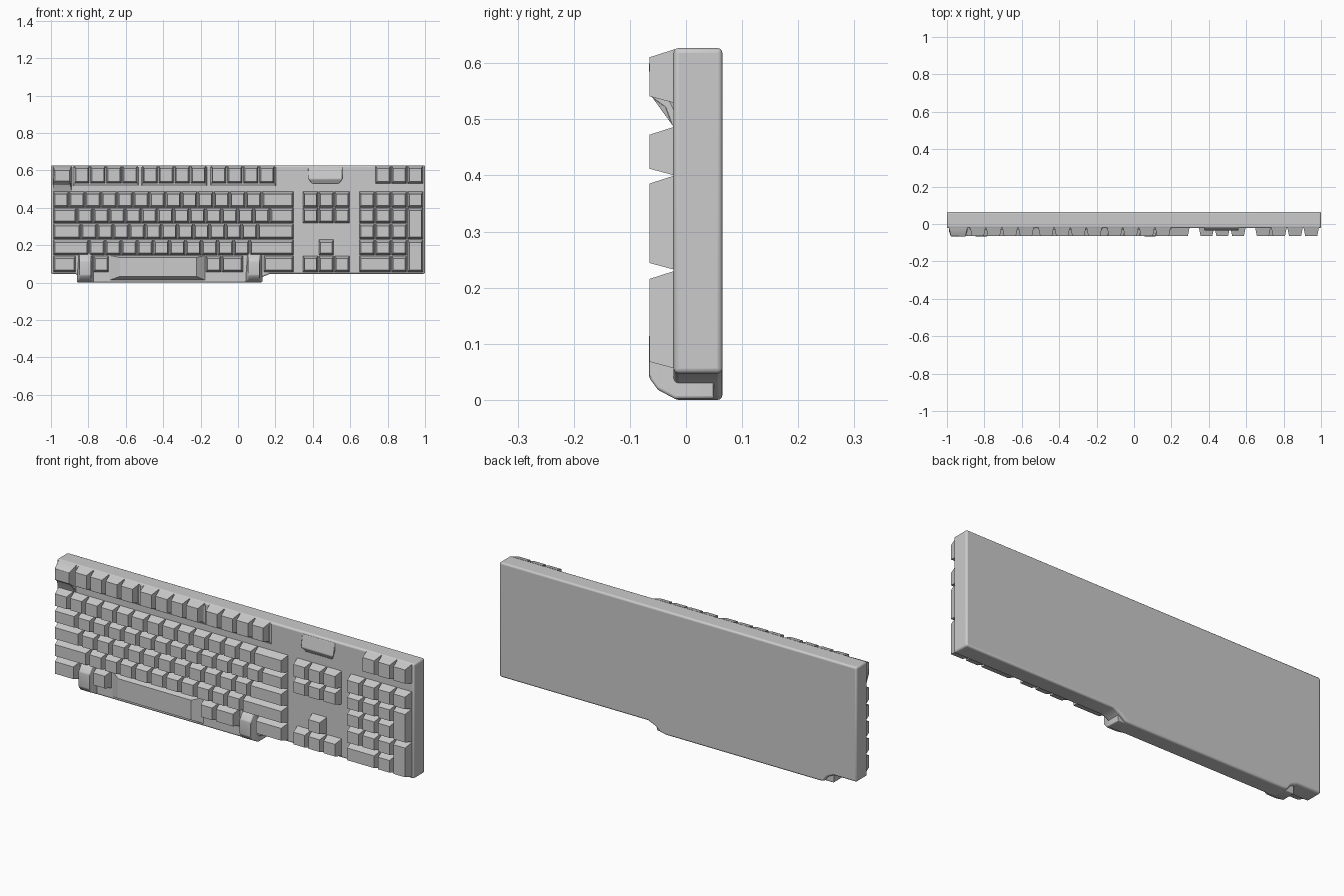
import bpy, bmesh

if "Cube" in bpy.data.objects:
    bpy.data.objects.remove(bpy.data.objects["Cube"])

FACE, TOP = -0.022, -0.065      # front face of the case, key top plane
U = 0.0859                      # one key unit
X0 = -0.99                      # left edge of the main block
ROWS = {1: (0.529, 0.625), 2: (0.4, 0.487), 3: (0.318, 0.4), 4: (0.232, 0.316),
        5: (0.146, 0.23), 6: (0.056, 0.144)}


def finish(name, bm, bevel=0, segments=2, smooth=None):
    bmesh.ops.recalc_face_normals(bm, faces=bm.faces)
    me = bpy.data.meshes.new(name)
    bm.to_mesh(me)
    bm.free()
    ob = bpy.data.objects.new(name, me)
    bpy.context.collection.objects.link(ob)
    if bevel:
        m = ob.modifiers.new("bevel", "BEVEL")
        m.width, m.segments, m.limit_method = bevel, segments, "ANGLE"
    if smooth:
        bpy.ops.object.select_all(action="DESELECT")
        ob.select_set(True)
        bpy.context.view_layer.objects.active = ob
        bpy.ops.object.shade_smooth_by_angle(angle=smooth)
    return ob


def loft(bm, a, b):
    """Closed solid between two matching outlines."""
    va, vb = [bm.verts.new(p) for p in a], [bm.verts.new(p) for p in b]
    n = len(a)
    bm.faces.new(va)
    bm.faces.new(vb)
    for i in range(n):
        bm.faces.new((va[i], va[(i + 1) % n], vb[(i + 1) % n], vb[i]))


def rect(x0, x1, z0, z1, y):
    return [(x0, y, z0), (x1, y, z0), (x1, y, z1), (x0, y, z1)]


def key(bm, x0, x1, z0, z1, tx=0.011, tz=0.012):
    g = 0.002
    loft(bm, rect(x0 + g, x1 - g, z0, z1, FACE + 0.002),
         rect(x0 + tx, x1 - tx, z0 + tz, z1 - tz * 1.2, TOP))


def key_row(bm, x, row, widths, unit=U):
    for w in widths:
        if w > 0:
            key(bm, x, x + w * unit, *ROWS[row])
        x += abs(w) * unit      # negative widths are gaps


# Case: flat slab with a lip under the space bar
outline = [(-1, 0.047), (-0.87, 0.047), (-0.835, 0.03), (-0.815, 0.002), (-0.79, 0),
           (0.07, 0), (0.1, 0.006), (0.13, 0.03), (0.17, 0.047), (1, 0.047),
           (1, 0.627), (-1, 0.627)]
bm = bmesh.new()
loft(bm, [(x, FACE, z) for x, z in outline], [(x, 0.065, z) for x, z in outline])
finish("case", bm, 0.009, 3, 0.6)

# Main letter block
bm = bmesh.new()
key_row(bm, X0, 2, [1] * 13 + [2])
key_row(bm, X0, 3, [1.5] + [1] * 12 + [1.5])
key_row(bm, X0, 4, [1.75] + [1] * 11 + [2.25])
key_row(bm, X0, 5, [2.25] + [1] * 10 + [2.75])
key_row(bm, X0, 6, [1.45, -1.05, 1, -6.0, 1, 1.35, -1.25, 1.9])
finish("main_keys", bm)

# Space bar with strongly sloped ends, reaching down over the lip
bm = bmesh.new()
loft(bm, rect(-0.69, -0.175, 0.012, 0.146, FACE + 0.002),
     rect(-0.63, -0.222, 0.034, 0.134, TOP + 0.006))
finish("space_bar", bm)

# Function keys in three groups of four
bm = bmesh.new()
for x in (-0.878, -0.513, -0.146):
    key_row(bm, x, 1, [1] * 4)
finish("function_keys", bm)

# Thin raised skirts behind the function groups
bm = bmesh.new()
for x in (-0.883, -0.518, -0.15):
    loft(bm, rect(x, x + 0.354, 0.512, 0.62, FACE + 0.002),
         rect(x + 0.008, x + 0.346, 0.53, 0.612, FACE - 0.007))
finish("function_skirts", bm)

# Navigation and arrow keys
bm = bmesh.new()
for row, widths in ((2, [1, 1, 1]), (3, [1, 1, 1]), (5, [-1, 1]), (6, [1, 1, 1])):
    key_row(bm, 0.345, row, widths, 0.0845)
finish("navigation_keys", bm)

# Number pad with two double-height keys on the right
bm = bmesh.new()
P, N = 0.0862, 0.646
key_row(bm, N, 1, [-1, 1, 1, 1], P)
key_row(bm, N, 2, [1] * 4, P)
for row in (3, 4, 5):
    key_row(bm, N, row, [1] * 3, P)
key_row(bm, N, 6, [2, 1], P)
for low, high in ((4, 3), (6, 5)):
    key(bm, N + 3 * P, N + 4 * P, ROWS[low][0], ROWS[high][1])
finish("number_pad_keys", bm)


def pad(name, profile, x0, x1, taper, bevel=0.012):
    """Soft lump: (y, z) side profile stretched along x in three steps."""
    bm = bmesh.new()
    loft(bm, [(x0, y, z) for y, z in profile], [(x1, y, z) for y, z in profile])
    for v in bm.verts:          # narrow the front
        if v.co.y < -0.04:
            v.co.x += taper if v.co.x < (x0 + x1) / 2 else -taper
    bmesh.ops.triangulate(bm, faces=[f for f in bm.faces if len(f.verts) > 4])
    finish(name, bm, bevel, 3, 0.7)


# Rounded grips either side of the space bar
grip = [(0.05, 0.002), (-0.02, 0.002), (-0.05, 0.018), (-0.066, 0.04),
        (-0.066, 0.115), (-0.045, 0.145), (-0.015, 0.165), (0.05, 0.165)]
pad("left_grip", grip, -0.862, -0.772, 0.014)
pad("right_grip", grip, 0.04, 0.13, 0.014)

# Rounded corner key at the top left
corner = [(0.03, 0.48), (-0.022, 0.485), (-0.036, 0.522), (-0.064, 0.543),
          (-0.066, 0.6), (-0.02, 0.624), (0.03, 0.624)]
pad("corner_key", corner, -0.99, -0.89, 0.01)

# Wedge shaped bump above the navigation keys
bm = bmesh.new()
wedge = [(0.0, 0.525), (FACE, 0.53), (-0.036, 0.553), (FACE - 0.001, 0.618), (0.0, 0.618)]
loft(bm, [(0.375, y, z) for y, z in wedge], [(0.56, y, z) for y, z in wedge])
for v in bm.verts:
    if v.co.z < 0.54:
        v.co.x += 0.02 if v.co.x < 0.46 else -0.02
finish("indicator_bump", bm, 0.004, 2, 0.6)
